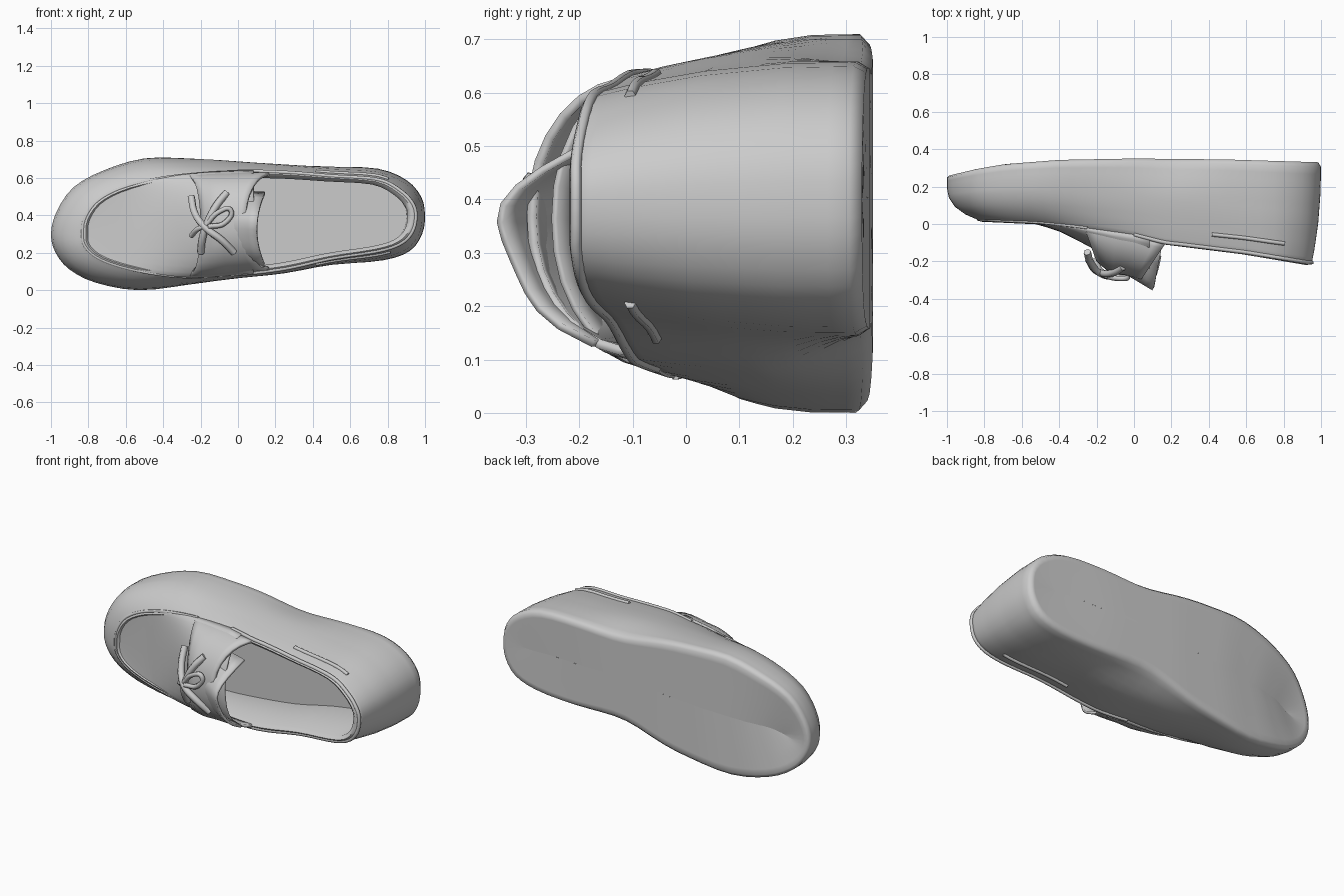
import bpy, bmesh, math
from mathutils import Vector

if "Cube" in bpy.data.objects:
    bpy.data.objects.remove(bpy.data.objects["Cube"])

M = 3  # samples per outline segment

# Outlines in (x, z), clockwise from the toe: widest line and upper rim
OUTER = [(-1, .30), (-.97, .42), (-.88, .55), (-.72, .64), (-.5, .705), (-.25, .705), (0, .695), (.25, .68),
         (.5, .665), (.75, .65), (.9, .59), (.98, .5), (1, .4), (.985, .3), (.92, .21), (.78, .16),
         (.5, .13), (.25, .085), (0, .06), (-.25, .03), (-.53, 0), (-.76, .04), (-.9, .11), (-.975, .2)]
RIM = [(-.83, .3), (-.82, .38), (-.76, .47), (-.64, .54), (-.46, .59), (-.25, .62), (0, .635), (.25, .63),
       (.5, .61), (.75, .59), (.87, .53), (.935, .46), (.95, .39), (.93, .31), (.87, .25), (.75, .21),
       (.5, .17), (.25, .115), (0, .085), (-.25, .07), (-.46, .09), (-.64, .13), (-.76, .18), (-.82, .24)]


def smooth_loop(pts):
    """Catmull-Rom resampling of a closed outline."""
    out, n = [], len(pts)
    for i in range(n):
        a, b, c, d = (Vector(pts[(i + k - 1) % n]) for k in range(4))
        for s in range(M):
            t = s / M
            out.append(.5 * (2 * b + (c - a) * t + (2 * a - 5 * b + 4 * c - d) * t ** 2
                             + (3 * b - a - 3 * c + d) * t ** 3))
    return out


def table(tab, x):
    """Linear lookup in a short (x, value) table."""
    if x <= tab[0][0]:
        return tab[0][1]
    for (x0, v0), (x1, v1) in zip(tab, tab[1:]):
        if x <= x1:
            return v0 + (v1 - v0) * (x - x0) / (x1 - x0)
    return tab[-1][1]


outer, rim = smooth_loop(OUTER), smooth_loop(RIM)
N = len(outer)
SOLE = [(-1, .26), (-.85, .295), (-.7, .32), (-.4, .343), (0, .35), (.5, .345), (1, .33)]
TOP = [(-.83, .02), (-.5, .005), (-.28, -.02), (0, -.06), (.15, -.1), (.6, -.155), (.93, -.21)]


def wall(i, f):
    """Point on the side wall: f = 0 at the sole, 1 at the rim."""
    o, r = outer[i % N], rim[i % N]
    toe = table([(0, 0), (.3, 0), (.5, .06), (.7, .25), (.87, .58), (1, 1)], f)
    heel = table([(0, 0), (.3, .05), (.6, .3), (.85, .68), (1, 1)], f)
    p = o.lerp(r, toe + (heel - toe) * table([(-.7, 0), (-.3, .5), (.4, 1)], o.x))
    # waist of the sole, deeper on the lower side
    waist = math.exp(-((o.x - .2) / .24) ** 2) * max(0, 1 - f / .45) ** 1.3
    p.y += waist * (.075 if o.y < .38 else -.035)
    y0, y1 = table(SOLE, o.x), table(TOP, r.x)
    return Vector((p.x, y0 + (y1 - y0) * f, p.y))


def inset(ring, k, kx, y=None, dy=0):
    """Shrink a ring towards its long centre line."""
    out = []
    for i, p in enumerate(ring):
        mid = (p.z + ring[-i % N].z) / 2
        out.append(Vector((p.x * kx, (p.y if y is None else y(p.x)) + dy, mid + (p.z - mid) * k)))
    return out


def sheet(name, rows, closed=False, thick=0, angle=50):
    """Smooth-shaded surface through rows of points."""
    bm = bmesh.new()
    grid = [[bm.verts.new(p) for p in r] for r in rows]
    for a, b in zip(grid, grid[1:]):
        n = len(a)
        for j in range(n if closed else n - 1):
            k = (j + 1) % n
            bm.faces.new((a[j], a[k], b[k], b[j]))
    bmesh.ops.remove_doubles(bm, verts=bm.verts, dist=.0005)
    bmesh.ops.recalc_face_normals(bm, faces=bm.faces)
    me = bpy.data.meshes.new(name)
    bm.to_mesh(me)
    bm.free()
    ob = bpy.data.objects.new(name, me)
    bpy.context.collection.objects.link(ob)
    if thick:
        mod = ob.modifiers.new("thickness", 'SOLIDIFY')
        mod.thickness, mod.offset = thick, 0
    bpy.ops.object.select_all(action='DESELECT')
    ob.select_set(True)
    bpy.context.view_layer.objects.active = ob
    bpy.ops.object.shade_smooth_by_angle(angle=math.radians(angle))
    return ob


def cord(name, pts, r):
    """Round cord along a path."""
    cu = bpy.data.curves.new(name, 'CURVE')
    cu.dimensions, cu.bevel_depth, cu.bevel_resolution = '3D', r, 1
    cu.resolution_u, cu.use_fill_caps = 5, True
    sp = cu.splines.new('BEZIER')
    sp.bezier_points.add(len(pts) - 1)
    for bp, p in zip(sp.bezier_points, pts):
        bp.co = p
        bp.handle_left_type = bp.handle_right_type = 'AUTO'
    ob = bpy.data.objects.new(name, cu)
    bpy.context.collection.objects.link(ob)


# Shoe body: sole, side wall, rolled rim, lining and insole in one loft
base = [wall(i, 0) for i in range(N)]
edge = [wall(i, 1) for i in range(N)]
rows = [inset(base, k, kx) for k, kx in ((0, .84), (.5, .91), (.85, .965), (.95, .985))]
rows += [[wall(i, f) for i in range(N)] for f in (.045, .12, .2, .3, .42, .5, .6, .7, .79, .87, .94, 1)]
rows += [inset(edge, .95, .98, dy=-.008), inset(edge, .87, .955, dy=.012)]
rows += [inset(edge, k, kx, y=lambda x: .22) for k, kx in ((.9, .95), (.6, .85), (0, .75))]
sheet("shoe_body", rows, closed=True, angle=65)


def arch(i, rise, power, steps=14, drop=0):
    """Cross-section arching from one side of the rim to the other."""
    a, b = edge[i], edge[-i % N]
    out = []
    for s in range(steps + 1):
        u = -math.cos(math.pi * s / steps)
        p = a.lerp(b, (u + 1) / 2)
        p.y += drop - rise * max(0, 1 - abs(u) ** power) ** .6
        out.append(p)
    return out


# Toe apron: flat at the toe, climbing towards the tie
RISE = [(-.83, -.006), (-.55, .0), (-.4, .03), (-.27, .08), (-.1, .15), (.1, .17)]
sheet("toe_apron", [arch(i, table(RISE, edge[i].x), 2.2, drop=.004) for i in range(0, 6 * M + 2)], thick=.012)

# Stitched ridge around the apron
cord("apron_seam", [edge[i] + Vector((0, .004, 0)) for i in range(-5 * M, 5 * M + 1)], .009)

# Saddle panel carrying the tie, both edges swept towards the middle
saddle = []
for c in range(9):
    i = 5 * M - .2 + c / 8 * 1.75 * M
    lo = int(i)
    a = edge[lo].lerp(edge[lo + 1], i - lo)
    b = edge[-lo % N].lerp(edge[(-lo - 1) % N], i - lo)
    row = []
    for s in range(17):
        u = -math.cos(math.pi * s / 16)
        p = a.lerp(b, (u + 1) / 2)
        h = max(0, 1 - abs(u) ** 2.2) ** .6
        x = p.x
        p.x += .07 * h * (1 - c / 8) - .13 * h * c / 8
        p.y -= table([(-.28, .17), (-.12, .22), (.18, .19)], x) * h - .004
        p.z += .012 * u ** 9
        row.append(p)
    saddle.append(row)
sheet("saddle_panel", saddle, thick=.018)

# Tongue flaring up over the opening
tongue = []
for c in range(7):
    t = c / 6
    row = []
    for s in range(13):
        u = -1 + s / 6
        row.append(Vector((-.15 + .25 * t + .045 * t * u * u,
                           -.2 - .14 * t + (.13 + .05 * t) * abs(u) ** 2.4 + .015 * t * math.sin(5 * u),
                           .34 - .195 * u - .015 * t)))
    tongue.append(row)
sheet("tongue", tongue, thick=.014)

# Crossed lace, its loop and the hanging end
cord("lace_upper", [(-.06, -.23, .52), (-.11, -.26, .46), (-.16, -.265, .37), (-.19, -.24, .28), (-.2, -.19, .2)], .02)
cord("lace_lower", [(-.25, -.15, .5), (-.23, -.21, .41), (-.17, -.27, .33), (-.09, -.275, .27), (-.02, -.24, .2)], .02)
cord("lace_loop", [(-.17, -.27, .35), (-.1, -.29, .42), (-.04, -.29, .43), (-.07, -.285, .36), (-.16, -.28, .34)], .014)
cord("lace_end", [(-.17, -.27, .34), (-.21, -.25, .33), (-.25, -.19, .29)], .014)

# Collar piping and the lace threaded along each side
cord("collar_piping", [p + Vector((0, .004, 0)) for p in edge[6 * M:N - 6 * M + 1]], .011)
for side, sgn in (("upper", 1), ("lower", -1)):
    cord(f"side_lace_{side}", [wall(sgn * i, .84) for i in range(7 * M + 2, 9 * M + 2)], .011)
